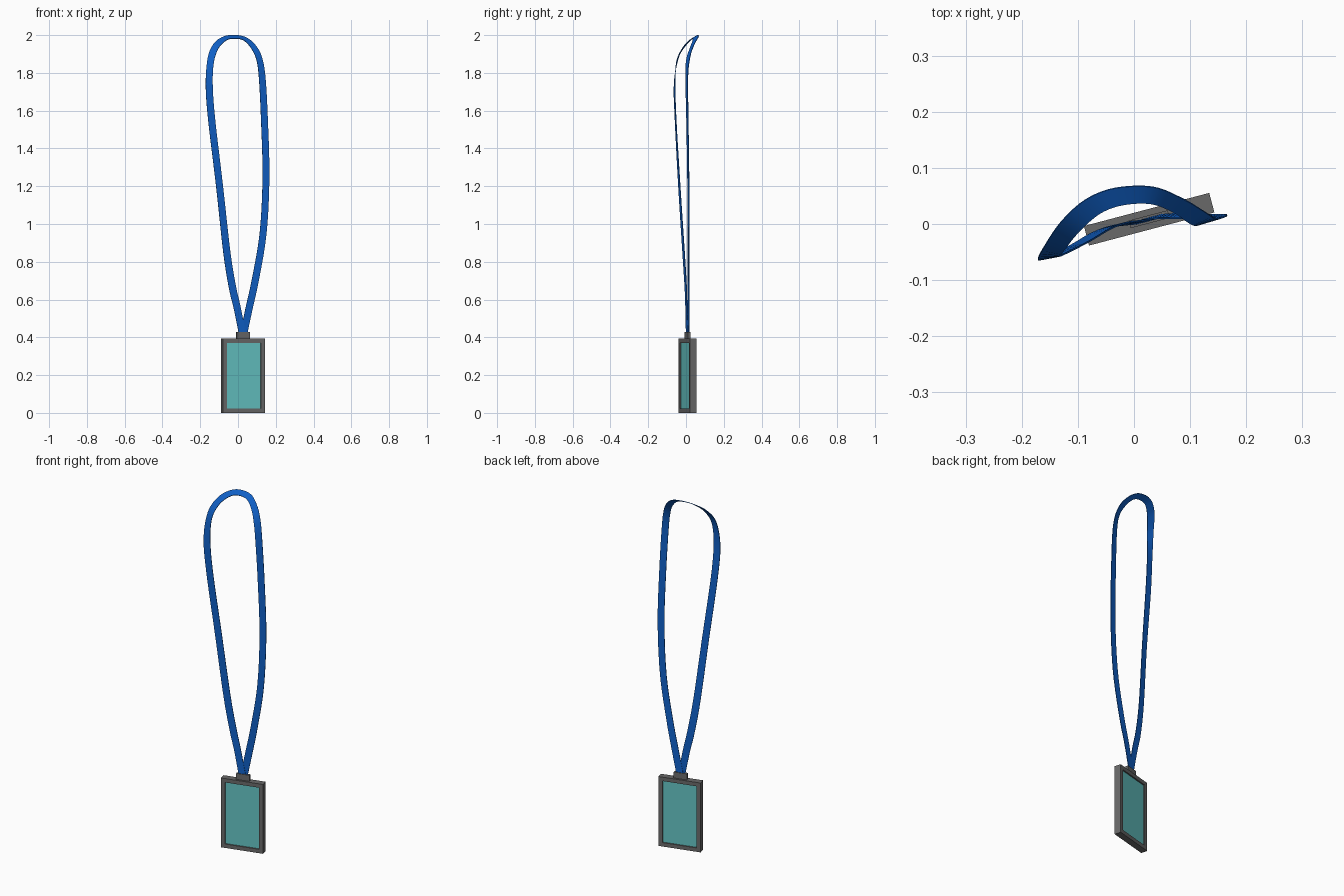
import bpy, bmesh, math
from mathutils import Vector, Matrix

if "Cube" in bpy.data.objects:
    bpy.data.objects.remove(bpy.data.objects["Cube"])

CENTRE = Vector((0.027, 0.0085, 0))
TURN = Matrix.Translation(CENTRE) @ Matrix.Rotation(math.radians(14.8), 4, 'Z')


def material(name, color):
    m = bpy.data.materials.new(name)
    m.diffuse_color = color
    m.use_nodes = True
    m.node_tree.nodes["Principled BSDF"].inputs["Base Color"].default_value = m.diffuse_color
    return m


def add_object(name, bm, mat):
    bmesh.ops.recalc_face_normals(bm, faces=bm.faces)
    me = bpy.data.meshes.new(name)
    bm.to_mesh(me)
    bm.free()
    me.materials.append(mat)
    ob = bpy.data.objects.new(name, me)
    bpy.context.collection.objects.link(ob)
    return ob


def box(name, size, z, mat):
    bm = bmesh.new()
    bmesh.ops.create_cube(bm, size=1)
    bmesh.ops.scale(bm, vec=size, verts=bm.verts)
    bmesh.ops.translate(bm, vec=(0, 0, z), verts=bm.verts)
    bm.transform(TURN)
    return add_object(name, bm, mat)


grey = material("dark_grey", (0.14, 0.14, 0.14, 1))
blue = material("blue_fabric", (0.005, 0.115, 0.56, 1))
teal = material("clear_teal", (0.13, 0.55, 0.55, 0.55))

# Badge holder frame: rectangular ring, open through the middle
W, H, T, B = 0.231, 0.393, 0.036, 0.022
bm = bmesh.new()
rings = []
for inset, y in ((0, -T/2), (B, -T/2), (B, T/2), (0, T/2)):
    x = W/2 - inset
    rings.append([bm.verts.new(p) for p in ((-x, y, inset), (x, y, inset),
                                            (x, y, H - inset), (-x, y, H - inset))])
for i in range(4):
    a, b = rings[i], rings[(i + 1) % 4]
    for j in range(4):
        k = (j + 1) % 4
        bm.faces.new((a[j], a[k], b[k], b[j]))
bm.transform(TURN)
add_object("badge_frame", bm, grey)

# Clear window and strap clip
box("badge_window", (W - 2*B, 0.022, H - 2*B), H/2, teal)
box("strap_clip", (0.072, 0.014, 0.036), H + 0.016, grey)

# Strap stations: outer edge, inner edge; up the left, round the neck, down the right
STATIONS = [
    (.008, .001, .40, .045, .011, .40),
    (-.022, -.002, .55, .014, .006, .56),
    (-.048, -.006, .66, -.011, .003, .67),
    (-.078, -.018, .85, -.041, -.008, .855),
    (-.116, -.040, 1.20, -.080, -.031, 1.205),
    (-.158, -.058, 1.55, -.121, -.052, 1.555),
    (-.171, -.063, 1.74, -.134, -.057, 1.74),
    (-.160, -.040, 1.88, -.127, -.050, 1.86),
    (-.130, .004, 1.952, -.102, -.018, 1.932),
    (-.087, .043, 1.987, -.062, .018, 1.972),
    (-.034, .064, 2.0, -.020, .034, 1.982),
    (.034, .066, 1.991, .030, .036, 1.972),
    (.087, .045, 1.953, .070, .021, 1.930),
    (.124, .023, 1.89, .098, .002, 1.868),
    (.145, .010, 1.78, .111, -.002, 1.77),
    (.158, .012, 1.55, .122, .003, 1.55),
    (.166, .016, 1.25, .130, .008, 1.25),
    (.151, .016, .95, .115, .010, .955),
    (.110, .016, .70, .074, .010, .71),
    (.077, .018, .55, .041, .010, .56),
    (.045, .016, .40, .008, .006, .40),
]


def smooth_path(rows, steps):
    """Catmull-Rom through rows of numbers."""
    out = []
    for i in range(len(rows) - 1):
        p = [rows[min(max(i + d, 0), len(rows) - 1)] for d in (-1, 0, 1, 2)]
        for s in range(steps):
            t = s / steps
            out.append([0.5 * (2*b + (c - a)*t + (2*a - 5*b + 4*c - d)*t*t
                               + (3*b - a - 3*c + d)*t**3) for a, b, c, d in zip(*p)])
    return out + [list(rows[-1])]


# Neck strap: thin ribbon swept through the stations
bm = bmesh.new()
path = smooth_path(STATIONS, 5)
loops = []
for i, r in enumerate(path):
    o, n = Vector(r[:3]), Vector(r[3:])
    q0, q1 = path[max(i - 1, 0)], path[min(i + 1, len(path) - 1)]
    tangent = Vector(q1[:3]) + Vector(q1[3:]) - Vector(q0[:3]) - Vector(q0[3:])
    off = (o - n).cross(tangent).normalized() * 0.0015
    loops.append([bm.verts.new(v) for v in (o + off, n + off, n - off, o - off)])
for a, b in zip(loops, loops[1:]):
    for j in range(4):
        k = (j + 1) % 4
        bm.faces.new((a[j], a[k], b[k], b[j]))
bm.faces.new(loops[0])
bm.faces.new(loops[-1])
strap = add_object("neck_strap", bm, blue)
bpy.context.view_layer.objects.active = strap
strap.select_set(True)
bpy.ops.object.shade_smooth_by_angle(angle=math.radians(30))
